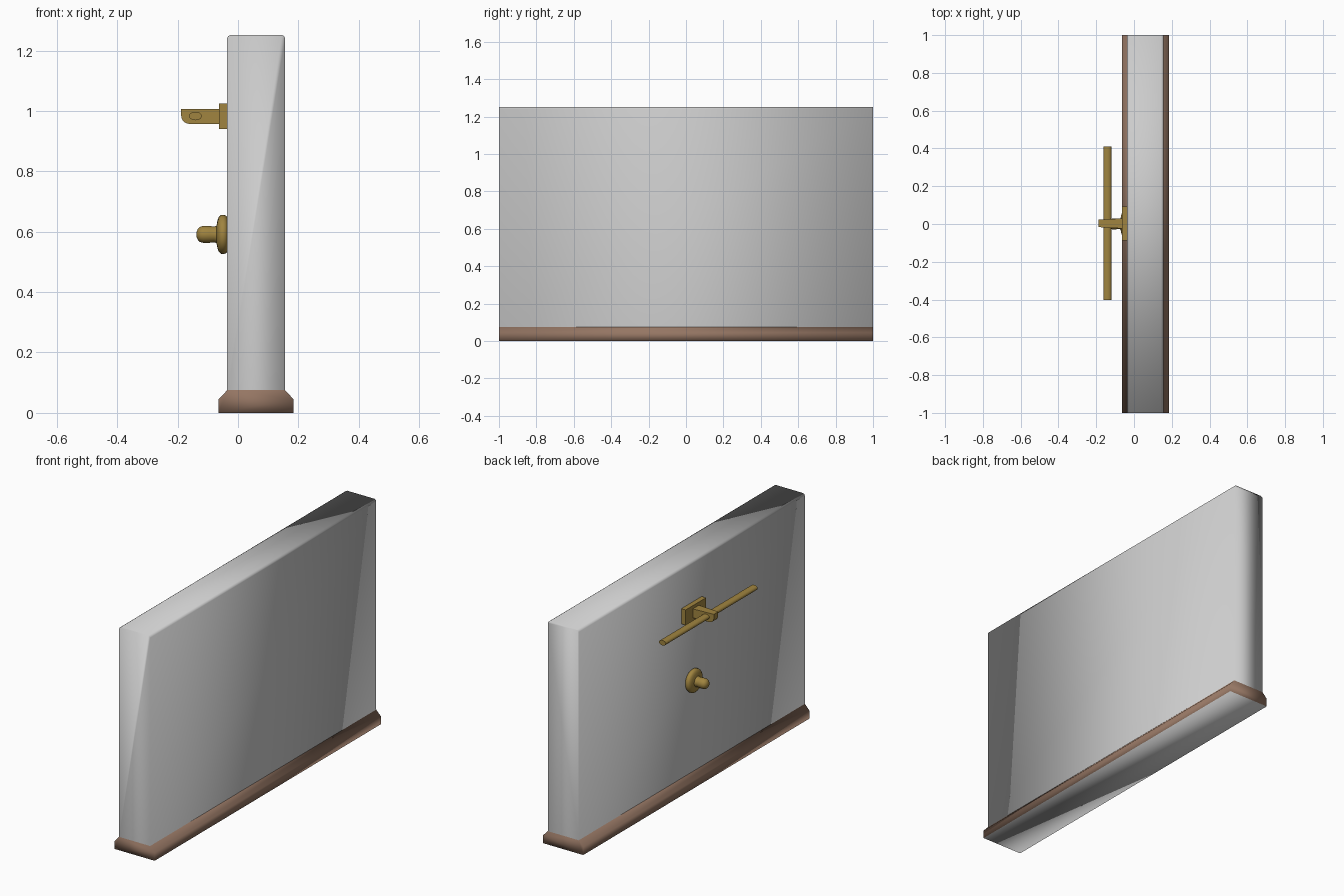
import bpy, bmesh, math
from mathutils import Matrix, Vector

if "Cube" in bpy.data.objects:
    bpy.data.objects.remove(bpy.data.objects["Cube"])


def material(name, rgb):
    m = bpy.data.materials.new(name)
    m.diffuse_color = (*rgb, 1)
    m.use_nodes = True
    m.node_tree.nodes["Principled BSDF"].inputs["Base Color"].default_value = m.diffuse_color
    return m


WOOD = material("brown_wood", (0.30, 0.18, 0.125))
BRASS = material("brass", (0.35, 0.23, 0.05))


def finish(name, bm, mat=None, angle=None):
    bmesh.ops.recalc_face_normals(bm, faces=bm.faces)
    for f in bm.faces:
        f.smooth = True
    mesh = bpy.data.meshes.new(name)
    bm.to_mesh(mesh)
    bm.free()
    ob = bpy.data.objects.new(name, mesh)
    bpy.context.collection.objects.link(ob)
    if mat:
        mesh.materials.append(mat)
    if angle:
        bpy.ops.object.select_all(action='DESELECT')
        ob.select_set(True)
        bpy.context.view_layer.objects.active = ob
        bpy.ops.object.shade_smooth_by_angle(angle=math.radians(angle))
    return ob


def prism(profile, y0, y1):
    """Extrude an x/z outline along y."""
    bm = bmesh.new()
    face = bm.faces.new([bm.verts.new((x, y0, z)) for x, z in profile])
    ext = bmesh.ops.extrude_face_region(bm, geom=[face])
    bmesh.ops.translate(bm, vec=(0, y1 - y0, 0),
                        verts=[v for v in ext["geom"] if isinstance(v, bmesh.types.BMVert)])
    return bm


def drop_cap(bm, z):
    """Remove the hidden horizontal face where two parts join."""
    hidden = [f for f in bm.faces if all(abs(v.co.z - z) < 1e-5 for v in f.verts)]
    bmesh.ops.delete(bm, geom=hidden, context='FACES')


# Wall: tall slab with softened top edges
CX, HALF, TOP, BASE = 0.06, 0.096, 1.252, 0.075
right = [(HALF, BASE), (HALF, TOP - 0.012), (HALF - 0.004, TOP - 0.004), (HALF - 0.012, TOP)]
outline = [(CX + x, z) for x, z in right] + [(CX - x, z) for x, z in reversed(right)]
bm = prism(outline, -1, 1)
drop_cap(bm, BASE)
finish("wall", bm)

# Skirting: wider chamfered base, grey underneath
right = [(0.124, 0), (0.124, 0.045), (HALF, BASE)]
outline = [(CX + x, z) for x, z in right] + [(CX - x, z) for x, z in reversed(right)]
bm = prism(outline, -1, 1)
drop_cap(bm, BASE)
for f in bm.faces:
    if all(v.co.z < 1e-5 for v in f.verts):
        f.material_index = 1
skirting = finish("skirting", bm, WOOD)
skirting.data.materials.append(None)

# Mounting plate for the rail
finish("mount_plate", prism([(-0.063, 0.94), (-0.036, 0.94), (-0.036, 1.025), (-0.063, 1.025)],
                            -0.087, 0.093), BRASS, 30)

# Bracket arm: rounded lower nose, narrowing towards the tip
R = 0.027
nose = [(-0.161 - R * math.sin(a), 0.957 + R * (1 - math.cos(a)))
        for a in [math.radians(d) for d in range(0, 91, 18)]]
bm = prism(nose + [(-0.188, 1.007), (-0.06, 1.007), (-0.06, 0.957)], -0.027, 0.027)
for v in bm.verts:
    v.co.y = 0.003 + v.co.y * (0.72 + 0.28 * (v.co.x + 0.188) / 0.128)
finish("bracket_arm", bm, BRASS, 30)

# Rail: long oval bar
N = 24
oval = [(-0.141 + 0.021 * math.cos(2 * math.pi * i / N), 0.983 + 0.014 * math.sin(2 * math.pi * i / N))
        for i in range(N)]
finish("rail", prism(oval, -0.403, 0.41), BRASS, 40)

# Knob with round rosette, turned about the x axis: (x, radius)
turned = [(-0.036, 0), (-0.036, 0.058), (-0.041, 0.063), (-0.048, 0.065), (-0.057, 0.064),
          (-0.064, 0.057), (-0.068, 0.046), (-0.071, 0.029), (-0.08, 0.026), (-0.095, 0.028),
          (-0.115, 0.028), (-0.126, 0.025), (-0.133, 0.018), (-0.137, 0.009), (-0.138, 0)]
bm = bmesh.new()
pts = [bm.verts.new((x, 0, 0.591 + r)) for x, r in turned]
edges = [bm.edges.new(p) for p in zip(pts, pts[1:])]
bmesh.ops.spin(bm, geom=pts + edges, cent=(0, 0, 0.591), axis=(1, 0, 0),
               angle=2 * math.pi, steps=32, use_duplicate=False)
bmesh.ops.remove_doubles(bm, verts=bm.verts, dist=1e-5)
finish("knob", bm, BRASS, 50)
